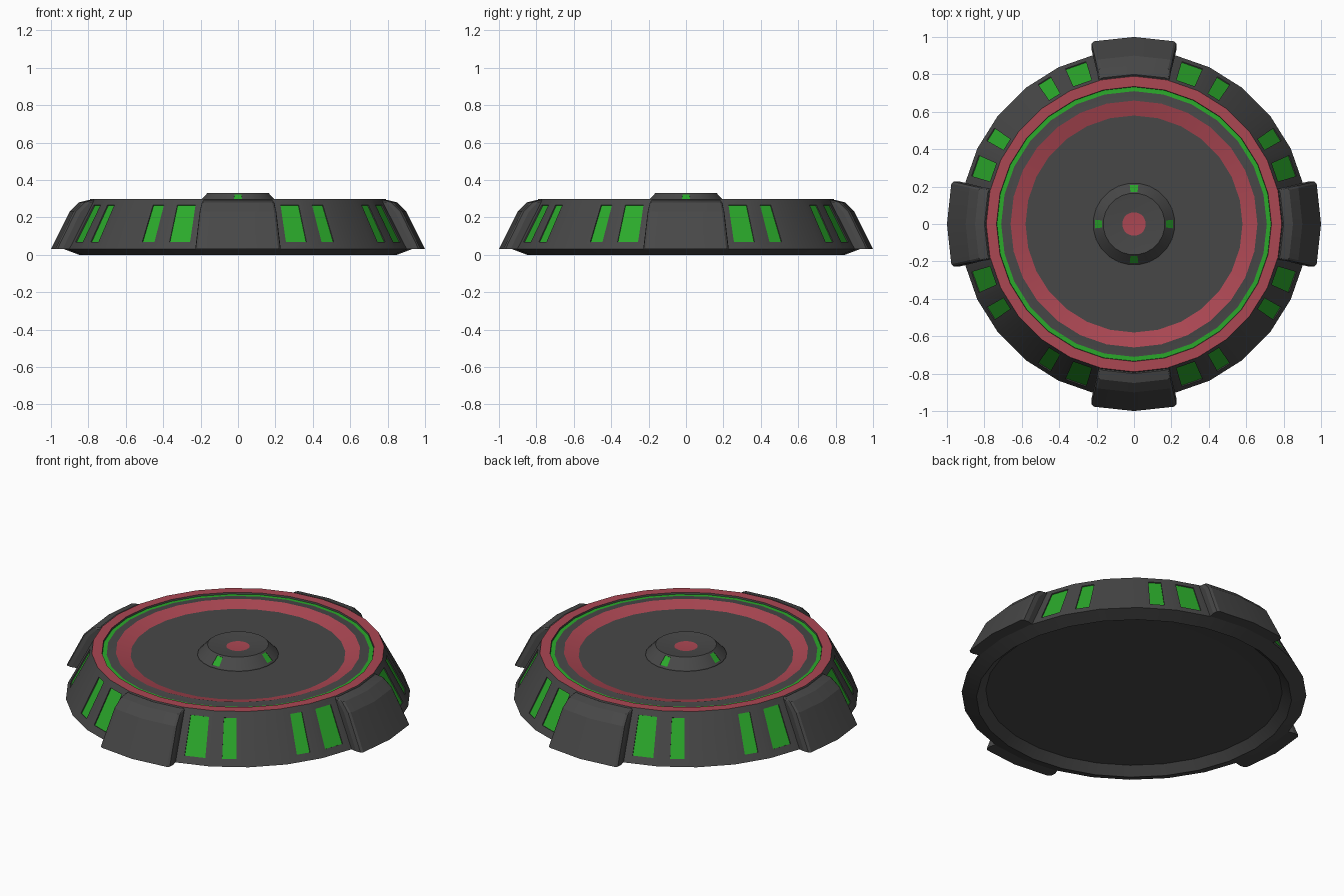
import bpy, bmesh, math
from mathutils import Vector

cube = bpy.data.objects.get("Cube")
if cube:
    bpy.data.objects.remove(cube, do_unlink=True)


def material(name, r, g, b):
    mat = bpy.data.materials.new(name)
    mat.use_nodes = True
    mat.diffuse_color = (r, g, b, 1)
    mat.node_tree.nodes["Principled BSDF"].inputs["Base Color"].default_value = (r, g, b, 1)
    return mat


MATS = [material("dark grey", 0.064, 0.064, 0.064),
        material("dull red", 0.41, 0.063, 0.086),
        material("bright green", 0.024, 0.4, 0.024)]
GREY, RED, GREEN = range(3)


def finish(bm, name):
    bmesh.ops.recalc_face_normals(bm, faces=bm.faces)
    mesh = bpy.data.meshes.new(name)
    bm.to_mesh(mesh)
    bm.free()
    for mat in MATS:
        mesh.materials.append(mat)
    mesh.shade_smooth()
    mesh.set_sharp_from_angle(angle=math.radians(16))
    obj = bpy.data.objects.new(name, mesh)
    bpy.context.collection.objects.link(obj)


def polar(r, z, a):
    return Vector((r * math.sin(a), -r * math.cos(a), z))


def lathe(bm, profile, sides, offset=0.0):
    """Revolve (r, z, colour of the band that follows); returns faces[band][side]."""
    step = 2 * math.pi / sides
    rings = [[bm.verts.new(polar(r, z, (i + offset) * step)) for i in range(sides)]
             for r, z, _ in profile]
    bands = []
    for (lo, hi), (_, _, colour) in zip(zip(rings, rings[1:]), profile):
        band = []
        for i in range(sides):
            j = (i + 1) % sides
            face = bm.faces.new((lo[i], lo[j], hi[j], hi[i]))
            face.material_index = colour
            band.append(face)
        bands.append(band)
    bm.faces.new(rings[0][::-1])
    bm.faces.new(rings[-1]).material_index = profile[-1][2]
    return bands


def recess(bm, face, u0, u1, v0, v1, depth):
    """Cut a sunken green panel into a quad, placed by fractions of its width and height."""
    outer = list(face.verts)
    a, b, c, d = (v.co.copy() for v in outer)
    inward = -(b - a).cross(d - a).normalized() * depth
    spots = [a.lerp(b, u).lerp(d.lerp(c, u), v)
             for u, v in ((u0, v0), (u1, v0), (u1, v1), (u0, v1))]
    bm.faces.remove(face)
    rim = [bm.verts.new(p) for p in spots]
    deep = [bm.verts.new(p + inward) for p in spots]
    for i in range(4):
        j = (i + 1) % 4
        bm.faces.new((outer[i], outer[j], rim[j], rim[i]))
        bm.faces.new((rim[i], rim[j], deep[j], deep[i]))
    bm.faces.new(deep).material_index = GREEN


# Main dish: hollow underside, sloped wall, raised lip, green channel and sunken floor
SIDES = 28
bm = bmesh.new()
bands = lathe(bm, [
    (0.66, 0.05, GREY), (0.80, 0.045, GREY), (0.85, 0.0, GREY),
    (0.93, 0.03, GREY), (0.79, 0.297, RED), (0.735, 0.297, GREY), (0.733, 0.287, GREEN),
    (0.71, 0.287, GREY), (0.66, 0.293, RED), (0.58, 0.27, GREY)], SIDES)

# Sunken windows: a wide and a narrow one beside each buttress
WIDE, NARROW = (0.28, 0.85), (0.30, 0.68)
windows = {1: WIDE, 2: NARROW,
           4: (1 - NARROW[1], 1 - NARROW[0]), 5: (1 - WIDE[1], 1 - WIDE[0])}
for i, face in enumerate(bands[3]):
    if i % 7 in windows:
        recess(bm, face, *windows[i % 7], 0.14, 0.88, 0.006)
finish(bm, "dish_body")

# Four buttresses around the wall, each two facets wide with bevelled sides
BUTTRESS = [(0.88, 0.03), (1.0, 0.03), (0.99, 0.05), (0.9, 0.23),
            (0.85, 0.28), (0.80, 0.293), (0.76, 0.27)]
RIBS = [(-13.7, 0.035), (-13.2, 0.008), (-12.4, 0), (0, 0),
        (12.4, 0), (13.2, 0.008), (13.7, 0.035)]
for k, side in enumerate(("front", "left", "back", "right")):
    bm = bmesh.new()
    ribs = [[bm.verts.new(polar(r - drop, z, k * math.pi / 2 + math.radians(deg)))
             for r, z in BUTTRESS] for deg, drop in RIBS]
    n = len(BUTTRESS)
    for p, q in zip(ribs, ribs[1:]):
        for i in range(n):
            j = (i + 1) % n
            bm.faces.new((p[i], q[i], q[j], p[j]))
    bm.faces.new(ribs[0])
    bm.faces.new(ribs[-1][::-1])
    finish(bm, side + "_buttress")

# Central hub with a dished top, a red spot and four green lights on its slope
bm = bmesh.new()
HUB_SIDES = 24
bands = lathe(bm, [(0.22, 0.265, GREY), (0.218, 0.275, GREY), (0.165, 0.33, GREY),
                   (0.063, 0.319, RED)], HUB_SIDES, -0.5)
for i in range(0, HUB_SIDES, HUB_SIDES // 4):
    recess(bm, bands[1][i], 0.08, 0.92, 0.12, 0.86, 0.002)
finish(bm, "centre_hub")
